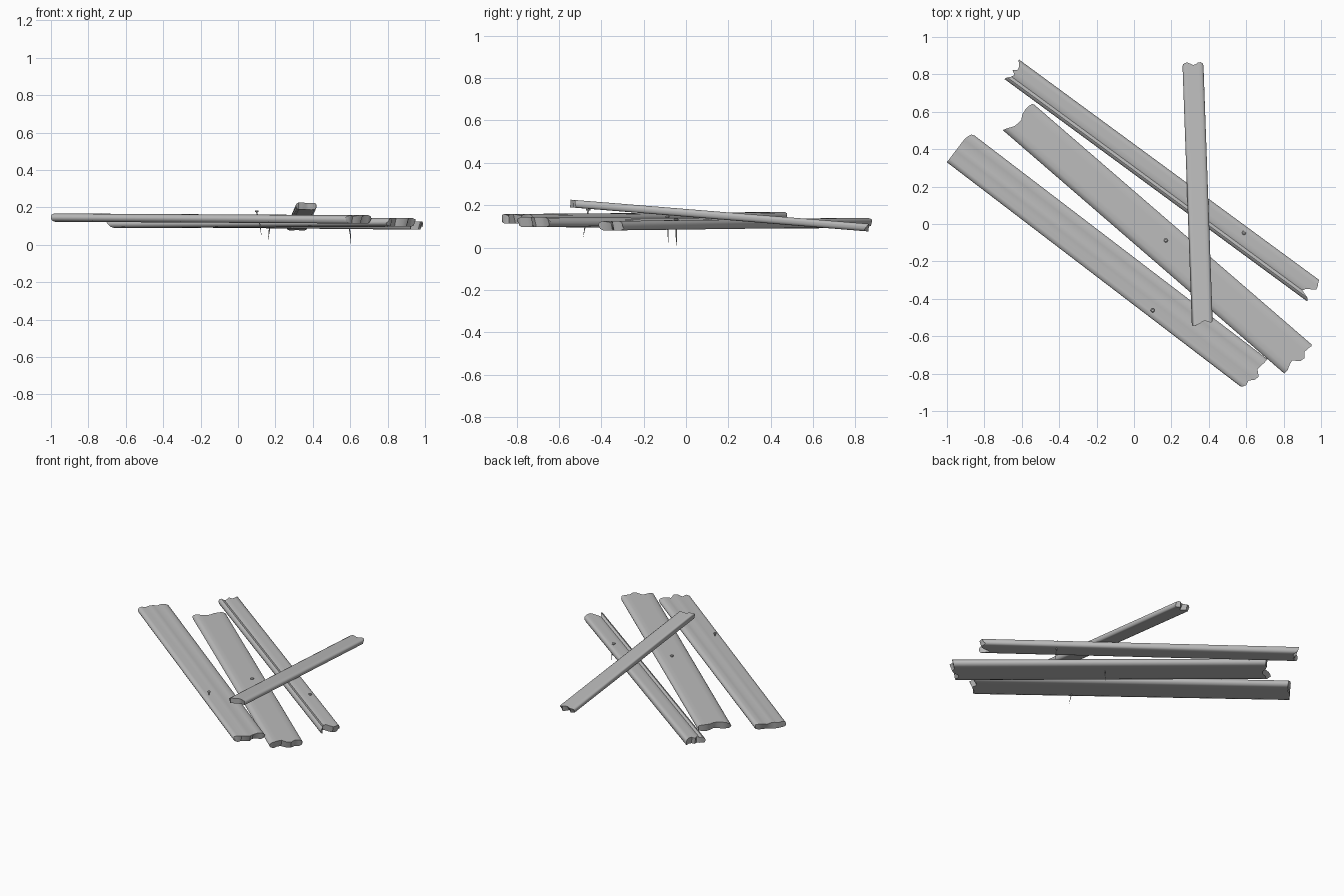
import bpy, bmesh, random
from mathutils import Vector

random.seed(4)
if "Cube" in bpy.data.objects:
    bpy.data.objects.remove(bpy.data.objects["Cube"])


def material(name, value):
    m = bpy.data.materials.new(name)
    m.use_nodes = True
    colour = (value, value, value, 1)
    m.diffuse_color = colour
    bsdf = m.node_tree.nodes["Principled BSDF"]
    bsdf.inputs["Base Color"].default_value = colour
    bsdf.inputs["Roughness"].default_value = 0.8
    return m


grey = material("weathered grey", 0.5)


def finish(bm, name, angle):
    bmesh.ops.recalc_face_normals(bm, faces=bm.faces)
    mesh = bpy.data.meshes.new(name)
    bm.to_mesh(mesh)
    bm.free()
    mesh.materials.append(grey)
    ob = bpy.data.objects.new(name, mesh)
    bpy.context.collection.objects.link(ob)
    bpy.ops.object.select_all(action='DESELECT')
    ob.select_set(True)
    bpy.context.view_layer.objects.active = ob
    bpy.ops.object.shade_smooth_by_angle(angle=angle)
    return ob


# Columns across a board, and its worn top and bottom edges
COLUMNS = [-1, -0.94, -0.75, -0.5, -0.25, 0, 0.25, 0.5, 0.75, 0.94, 1]
ROUND = [0.2, 0.7, 1, 1, 1, 1, 1, 1, 1, 0.7, 0.2]


def plank(name, start, end, width, thick, start_break, end_break, grooves=()):
    """Board lofted between two splintered ends; breaks are lengthwise shifts."""
    start, end = Vector(start), Vector(end)
    along = (end - start).normalized()
    side = Vector((0, 0, 1)).cross(along).normalized()
    up = along.cross(side)
    bm = bmesh.new()
    rings = []
    for point, breaks in ((start, start_break), (end, end_break)):
        inward = along if point is start else -along
        top, bottom = [], []
        for i, v in enumerate(COLUMNS):
            height = ROUND[i] * thick / 2
            base = point + side * v * width / 2 + along * breaks[i]
            dip = thick * 0.16 if i in grooves else 0
            top.append(bm.verts.new(base + up * (height - dip)))
            chip = random.uniform(0, 0.02)
            bottom.append(bm.verts.new(base - up * height + inward * chip))
        rings.append(top + bottom[::-1])
        for i in range(len(COLUMNS) - 1):
            bm.faces.new((top[i], top[i + 1], bottom[i + 1], bottom[i]))
    first, last = rings
    count = len(first)
    for i in range(count):
        j = (i + 1) % count
        bm.faces.new((first[i], first[j], last[j], last[i]))
    return finish(bm, name, 0.75)


plank("wide_grooved_plank", (-0.939, 0.411, 0.145), (0.647, -0.80, 0.136), 0.203, 0.044,
      [0, 0, 0, 0, 0, 0, 0, 0, 0.005, 0.015, 0.03],
      [-0.02, -0.01, 0, -0.005, 0.02, 0.025, -0.003, 0, 0.004, 0.006, 0.006],
      grooves=(3, 6))
plank("middle_plank", (-0.614, 0.567, 0.112), (0.878, -0.723, 0.12), 0.213, 0.046,
      [-0.025, -0.02, -0.01, 0.008, 0.015, 0.015, 0, -0.004, -0.004, 0.003, 0.012],
      [-0.006, -0.006, -0.005, -0.015, -0.02, 0.015, 0.022, 0, 0.003, 0.008, 0])
plank("rear_plank", (-0.644, 0.82, 0.118), (0.956, -0.355, 0.103), 0.13, 0.044,
      [-0.012, -0.012, -0.005, 0.01, 0.018, -0.008, 0.015, 0.012, 0, -0.013, -0.01],
      [0.01, 0.01, 0, -0.045, -0.035, -0.01, 0.012, 0.008, 0, -0.005, -0.005],
      grooves=(3,))
plank("leaning_plank", (0.365, -0.535, 0.207), (0.315, 0.86, 0.094), 0.112, 0.036,
      [0.016, 0.008, 0.005, 0.012, 0.015, 0.012, 0, -0.005, -0.01, -0.01, 0],
      [-0.015, -0.005, 0.002, 0.002, -0.008, -0.012, -0.004, 0.002, 0.002, -0.005, -0.015])


# Slightly bent nails with domed heads, tapering to a point
def nail(name, head, tip):
    head, tip = Vector(head), Vector(tip)
    bend = head.lerp(tip, 0.6) + Vector((0.003, 0, 0))
    bm = bmesh.new()
    sections = [(head, 0.006), (head - Vector((0, 0, 0.004)), 0.011),
                (head - Vector((0, 0, 0.009)), 0.01),
                (head - Vector((0, 0, 0.01)), 0.0035), (bend, 0.003), (tip, 0.0005)]
    rings = []
    for centre, radius in sections:
        made = bmesh.ops.create_circle(bm, segments=10, radius=radius)["verts"]
        bmesh.ops.translate(bm, verts=made, vec=centre)
        rings.append(made)
    for a, b in zip(rings, rings[1:]):
        for i in range(len(a)):
            j = (i + 1) % len(a)
            bm.faces.new((a[i], a[j], b[j], b[i]))
    bm.faces.new(rings[0])
    bm.faces.new(rings[-1])
    return finish(bm, name, 0.6)


nail("front_nail", (0.1, -0.462, 0.184), (0.125, -0.485, 0.05))
nail("middle_nail", (0.17, -0.088, 0.15), (0.16, -0.083, 0.02))
nail("rear_nail", (0.588, -0.047, 0.138), (0.604, -0.045, 0))
